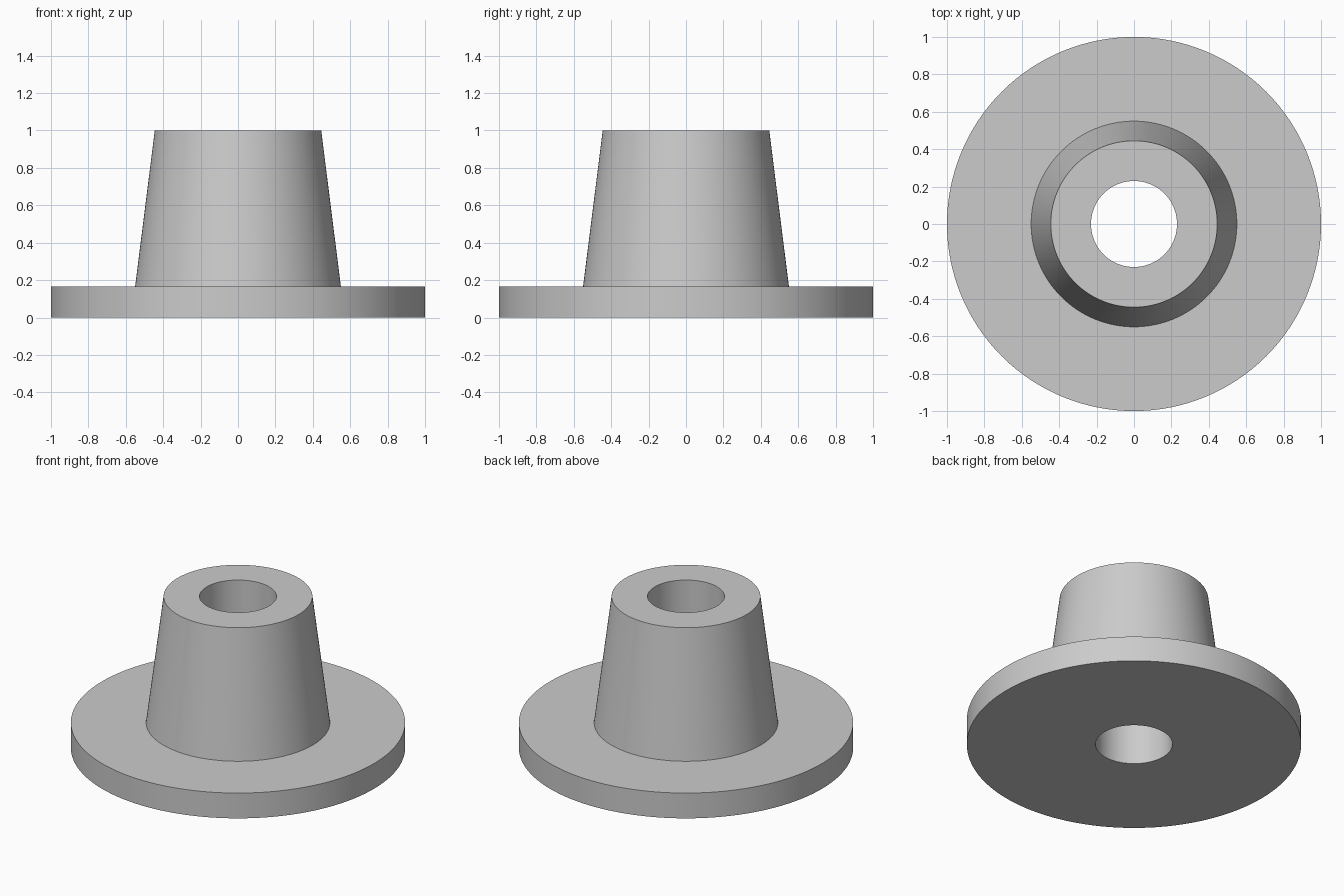
import bpy
import bmesh
from math import cos, sin, tau, radians

cube = bpy.data.objects.get("Cube")
if cube:
    bpy.data.objects.remove(cube, do_unlink=True)

SEGMENTS = 128

# Plain grey material
grey = bpy.data.materials.new("plain_grey")
grey.use_nodes = True
colour = (0.6, 0.6, 0.6, 1)
grey.diffuse_color = colour
grey.node_tree.nodes["Principled BSDF"].inputs["Base Color"].default_value = colour


def lathe(name, profile):
    """Revolve a closed (radius, height) profile around z."""
    bm = bmesh.new()
    rings = [[bm.verts.new((r * cos(tau * i / SEGMENTS), r * sin(tau * i / SEGMENTS), z))
              for i in range(SEGMENTS)] for r, z in profile]
    for k, low in enumerate(rings):
        high = rings[(k + 1) % len(rings)]
        for i in range(SEGMENTS):
            j = (i + 1) % SEGMENTS
            bm.faces.new((low[i], low[j], high[j], high[i]))
    bmesh.ops.recalc_face_normals(bm, faces=bm.faces)
    mesh = bpy.data.meshes.new(name)
    bm.to_mesh(mesh)
    bm.free()
    mesh.materials.append(grey)
    obj = bpy.data.objects.new(name, mesh)
    bpy.context.collection.objects.link(obj)
    bpy.ops.object.select_all(action="DESELECT")
    obj.select_set(True)
    bpy.context.view_layer.objects.active = obj
    bpy.ops.object.shade_smooth_by_angle(angle=radians(30))
    return obj


# Round flange, tapered hub and straight through bore in one solid
BORE, FLANGE_TOP, HUB_TOP = 0.23, 0.167, 1.0
lathe("flanged_bushing", [
    (BORE, 0), (1.0, 0), (1.0, FLANGE_TOP),
    (0.55, FLANGE_TOP), (0.445, HUB_TOP), (BORE, HUB_TOP),
])
